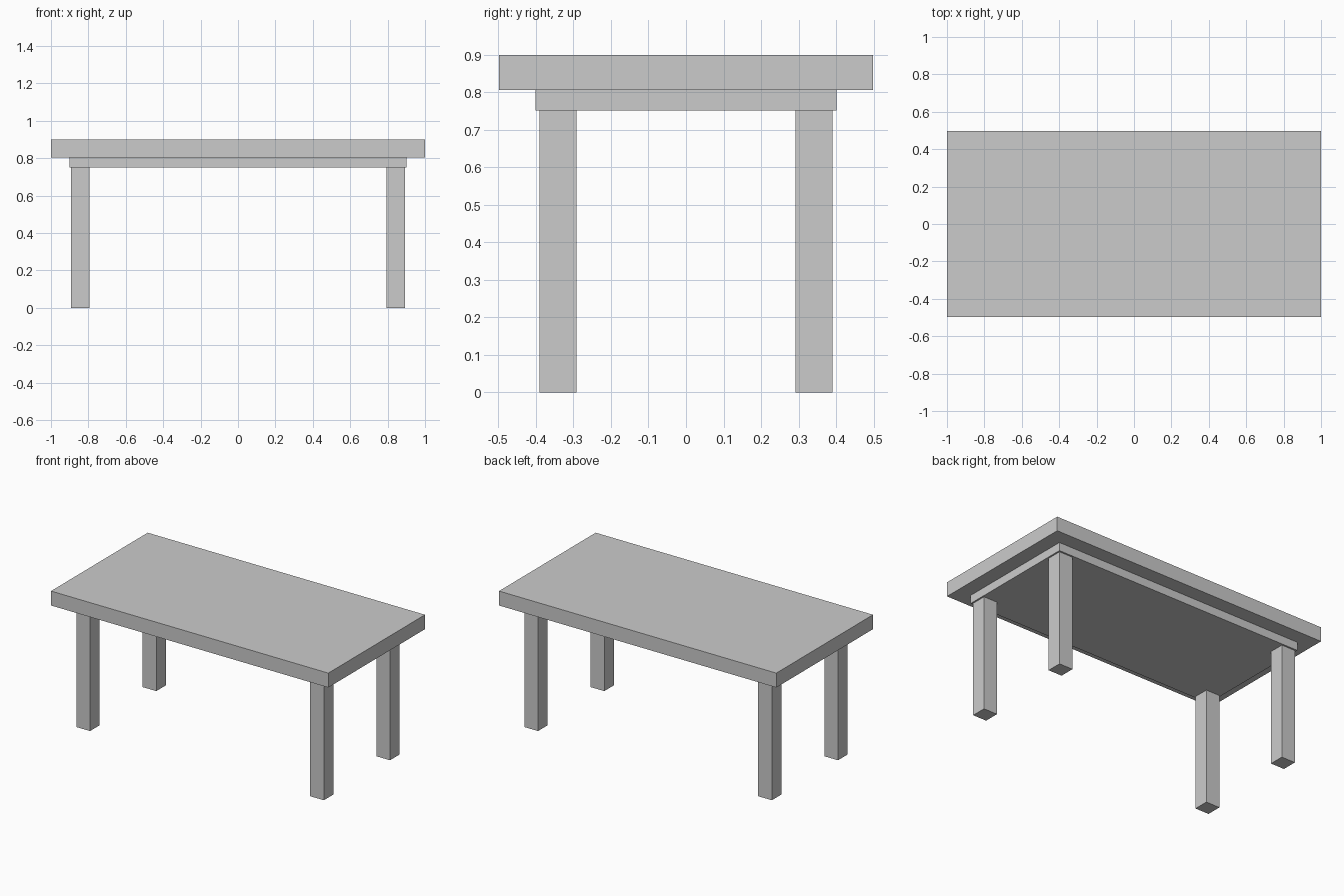
import bpy

if "Cube" in bpy.data.objects:
    bpy.data.objects.remove(bpy.data.objects["Cube"])


def box(name, lo, hi):
    """Axis-aligned box between two corners."""
    bpy.ops.mesh.primitive_cube_add(size=1, location=[(a + b) / 2 for a, b in zip(lo, hi)])
    obj = bpy.context.object
    obj.name = name
    obj.scale = [b - a for a, b in zip(lo, hi)]
    bpy.ops.object.transform_apply(location=False, rotation=False, scale=True)
    return obj


# Table top slab
box("table_top", (-1, -0.498, 0.805), (1, 0.498, 0.899))

# Solid support panel beneath the slab
box("under_panel", (-0.902, -0.401, 0.751), (0.902, 0.401, 0.805))

# Four square legs
LEG_X, LEG_Y, HALF = 0.843, 0.341, 0.049
for side, sx in (("left", -1), ("right", 1)):
    for end, sy in (("front", -1), ("back", 1)):
        x, y = sx * LEG_X, sy * LEG_Y
        box(f"{end}_{side}_leg", (x - HALF, y - HALF, 0), (x + HALF, y + HALF, 0.751))
